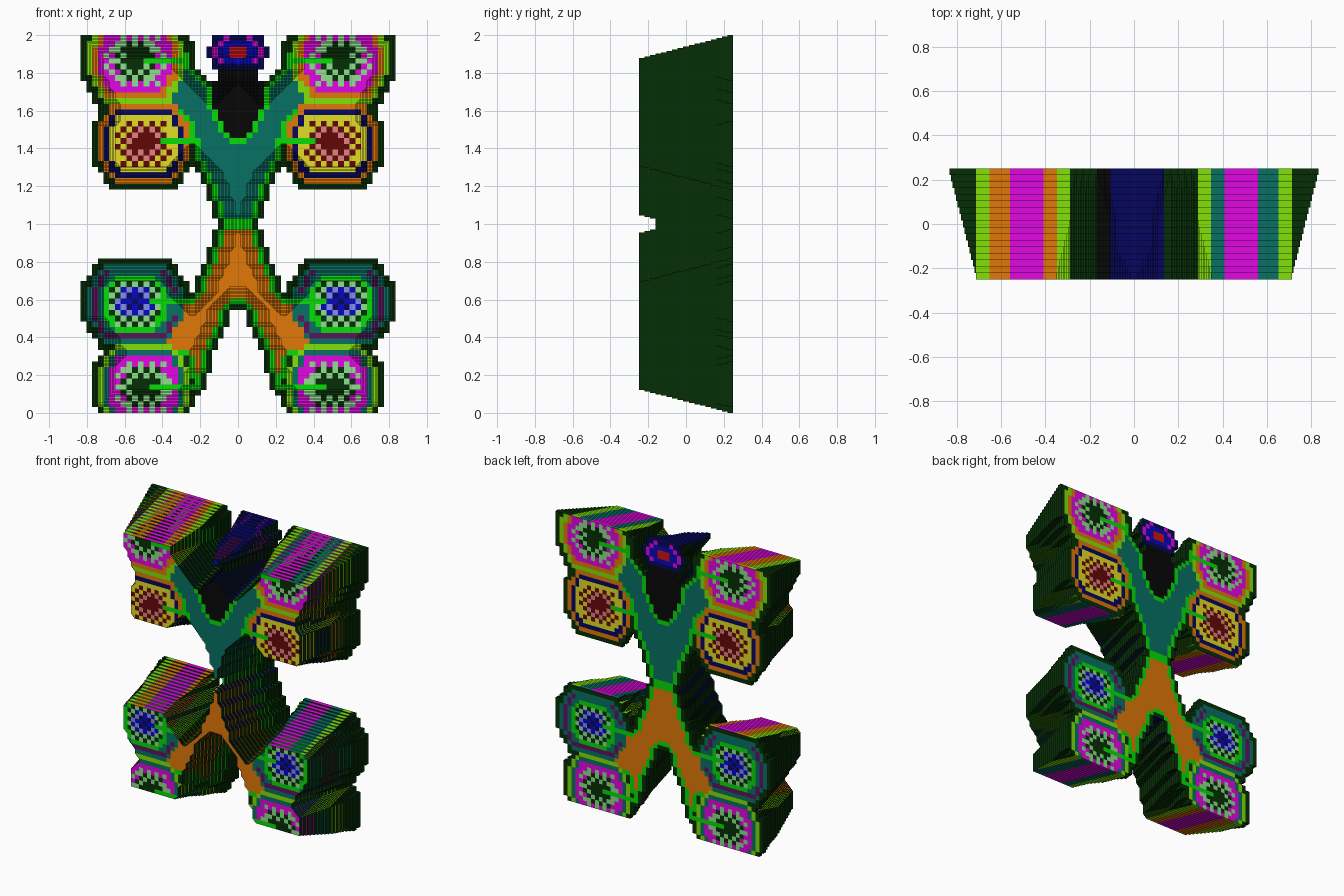
import bpy

if "Cube" in bpy.data.objects:
    bpy.data.objects.remove(bpy.data.objects["Cube"])

COLS, ROWS, SUB, LAYERS = 55, 66, 4, 17
CELL = 2 / ROWS
STEP = CELL / SUB
DEPTH = 0.5 / LAYERS

RGB = dict(dark=(14, 50, 14), black=(16, 16, 16), teal=(16, 112, 100), orange=(224, 120, 16),
           lime=(130, 224, 16), green=(16, 220, 16), navy=(14, 14, 96), yellow=(224, 220, 40),
           red=(100, 16, 16), crimson=(210, 24, 24), pink=(224, 130, 130), magenta=(224, 16, 224),
           purple=(96, 24, 96), blue=(16, 16, 190), sky=(130, 140, 240), mint=(140, 224, 140))
NAMES = list(RGB)

# Spots: centre x, centre z, half width, half height, rings (outer limit, colour, checker colour)
SPOTS = [
    (0.54, 1.87, 0.30, 0.28, [(.20, 'dark', 'dark'), (.38, 'mint', 'dark'), (.54, 'magenta', 'mint'),
                              (.66, 'magenta', 'magenta'), (.76, 'orange', 'orange'), (.86, 'lime', 'lime')]),
    (0.50, 1.43, 0.285, 0.24, [(.20, 'red', 'red'), (.36, 'pink', 'red'), (.54, 'yellow', 'red'),
                               (.67, 'yellow', 'yellow'), (.78, 'navy', 'navy'), (.88, 'orange', 'orange')]),
    (0.545, 0.58, 0.295, 0.235, [(.20, 'blue', 'navy'), (.34, 'sky', 'blue'), (.50, 'mint', 'dark'),
                                 (.60, 'green', 'green'), (.72, 'teal', 'teal'), (.81, 'purple', 'purple'),
                                 (.88, 'teal', 'teal')]),
    (0.50, 0.14, 0.285, 0.25, [(.20, 'dark', 'dark'), (.40, 'mint', 'dark'), (.56, 'magenta', 'mint'),
                               (.68, 'magenta', 'magenta'), (.78, 'teal', 'teal'), (.87, 'lime', 'lime')]),
]
# Right halves of the upper V, lower V and the dark body between the arms
UPPER = [(-.02, .99), (.08, .99), (.10, 1.05), (.13, 1.17), (.20, 1.29), (.23, 1.4), (.27, 1.56), (.6, 1.62),
         (.38, 1.9), (.27, 1.9), (.24, 1.82), (.15, 1.72), (.11, 1.58), (.03, 1.44), (-.02, 1.44)]
LOWER = [(-.02, .995), (.08, .99), (.10, .95), (.13, .85), (.18, .74), (.22, .62), (.30, .58), (.6, .38), (.5, .3),
         (.28, .32), (.24, .16), (.19, .16), (.17, .30), (.10, .44), (.05, .56), (-.02, .58)]
BODY = [(-.02, 1.4), (.03, 1.44), (.12, 1.6), (.13, 1.75), (.09, 1.85), (-.02, 1.85)]
STEMS = [(1.86, .27, .50), (1.43, .22, .42), (.59, .24, .46), (.15, .20, .46)]


def inside(poly, x, z):
    hit = False
    for (x1, z1), (x2, z2) in zip(poly, poly[1:] + poly[:1]):
        if (z1 > z) != (z2 > z) and x < (x2 - x1) * (z - z1) / (z2 - z1) + x1:
            hit = not hit
    return hit


def octagon(dx, dz, a, b):
    u, v = abs(dx) / a, abs(dz) / b
    return max(u, v, (u + .514 * v) / 1.154)


def cell_colour(i, j):
    x, z = abs((i - COLS // 2) * CELL), (j + .5) * CELL
    for sz, x0, x1 in STEMS:
        if abs(z - sz) < CELL / 2 and x0 < x < x1:
            return 'green'
    m, spot = min((octagon(x - s[0], z - s[1], s[2], s[3]), k) for k, s in enumerate(SPOTS))
    for limit, a, b in SPOTS[spot][4]:
        if m < limit:
            return a if (i + j) % 2 else b
    for poly, fill in ((UPPER, 'teal'), (LOWER, 'orange')):
        if inside(poly, x, z):
            edge = any(not inside(poly, abs(x + dx), z + dz) for dx, dz in
                       ((CELL, 0), (-CELL, 0), (0, CELL), (0, -CELL)))
            return 'green' if edge else fill
    h = octagon(x, z - 1.91, .165, .095)
    if h < 1:
        return 'crimson' if h < .35 else 'blue' if h < .6 else 'magenta' if h < .8 and x > .05 else 'navy'
    if inside(BODY, x, z):
        return 'black'
    return 'dark' if m < 1 else None


# Coloured cells plus a dark rim one cell wide round the arms
grid = {(i, j): c for i in range(COLS) for j in range(ROWS) if (c := cell_colour(i, j))}
for (i, j), c in list(grid.items()):
    if c == 'green':
        for n in ((i + 1, j), (i - 1, j), (i, j + 1), (i, j - 1)):
            if 0 <= n[0] < COLS and 0 <= n[1] < ROWS:
                grid.setdefault(n, 'dark')


def cell(x, z):
    return grid[x // SUB, z // SUB]


# Colour bands across x for the faces that look up and down
BANDS = [(-.72, 'dark'), (-.66, 'lime'), (-.57, 'orange'), (-.41, 'magenta'), (-.35, 'orange'),
         (-.28, 'lime'), (-.16, 'dark'), (-.10, 'black'), (.15, 'navy'), (.30, 'dark'), (.34, 'lime'),
         (.40, 'teal'), (.56, 'magenta'), (.65, 'teal'), (.72, 'lime'), (9, 'dark')]


def band(x, z):
    px = (x // SUB - COLS // 2) * CELL
    return next(c for limit, c in BANDS if px < limit)


def rects(rows, colour):
    """Merge the set bits of each row into rectangles of one colour."""
    active, out = {}, []
    for z, bits in enumerate(rows + [0]):
        runs, x = set(), 0
        while bits >> x:
            if not bits >> x & 1:
                x += 1
                continue
            x0, c = x, colour(x, z)
            while bits >> x & 1 and colour(x, z) == c:
                x += 1
            runs.add((x0, x, c))
        for r in [r for r in active if r not in runs]:
            out.append((r[0], r[1], active.pop(r), z, r[2]))
        for r in runs:
            active.setdefault(r, z)
    return out


verts, faces, mats = {}, [], []


def quad(points, c, flip):
    ids = [verts.setdefault(p, len(verts)) for p in points]
    faces.append(ids[::-1] if flip else ids)
    mats.append(NAMES.index(c))


def flat(rows, y, back):
    for x0, x1, z0, z1, c in rects(rows, cell):
        quad([(x0, y, z0), (x1, y, z0), (x1, y, z1), (x0, y, z1)], c, back)


# Stack of slices, each one shrunk a little more than the one behind it
layer = []
for j in range(ROWS):
    bits = sum(((1 << SUB) - 1) << (i * SUB) for i in range(COLS) if (i, j) in grid)
    layer += [bits] * SUB
flat(layer, 0, True)
for k in range(LAYERS):
    up, down = layer[1:] + [0], [0] + layer[:-1]
    ya, yb = k, k + 1
    for nb, top in ((up, 1), (down, 0)):                     # faces looking up and down
        for z, (a, b) in enumerate(zip(layer, nb)):
            for x0, x1, _, _, c in rects([a & ~b], band):
                h = z + top
                quad([(x0, yb, h), (x1, yb, h), (x1, ya, h), (x0, ya, h)], c, not top)
    for right in (0, 1):                                     # faces looking left and right
        edge = [a & ~(a >> 1) if right else a & ~(a << 1) for a in layer]
        for x0, x1, z0, z1, c in rects(edge, lambda x, z: 'dark'):
            h = x0 + right
            quad([(h, yb, z0), (h, ya, z0), (h, ya, z1), (h, yb, z1)], c, not right)
    smaller = [a & (a << 1) & (a >> 1) & u & d for a, u, d in zip(layer, up, down)]
    if k == LAYERS - 1:
        smaller = [0] * len(layer)
    flat([a & ~s for a, s in zip(layer, smaller)], yb, False)   # exposed front faces
    layer = smaller

mesh = bpy.data.meshes.new("pixel_relief")
mesh.from_pydata([((x - COLS * SUB / 2) * STEP, .25 - y * DEPTH, z * STEP) for x, y, z in verts], [], faces)
for name in NAMES:
    m = bpy.data.materials.new(name)
    m.diffuse_color = [(v / 255) ** 2.2 for v in RGB[name]] + [1]
    m.use_nodes = True
    m.node_tree.nodes["Principled BSDF"].inputs["Base Color"].default_value = m.diffuse_color
    mesh.materials.append(m)
mesh.polygons.foreach_set("material_index", mats)
mesh.update()
bpy.context.collection.objects.link(bpy.data.objects.new("pixel_relief", mesh))
